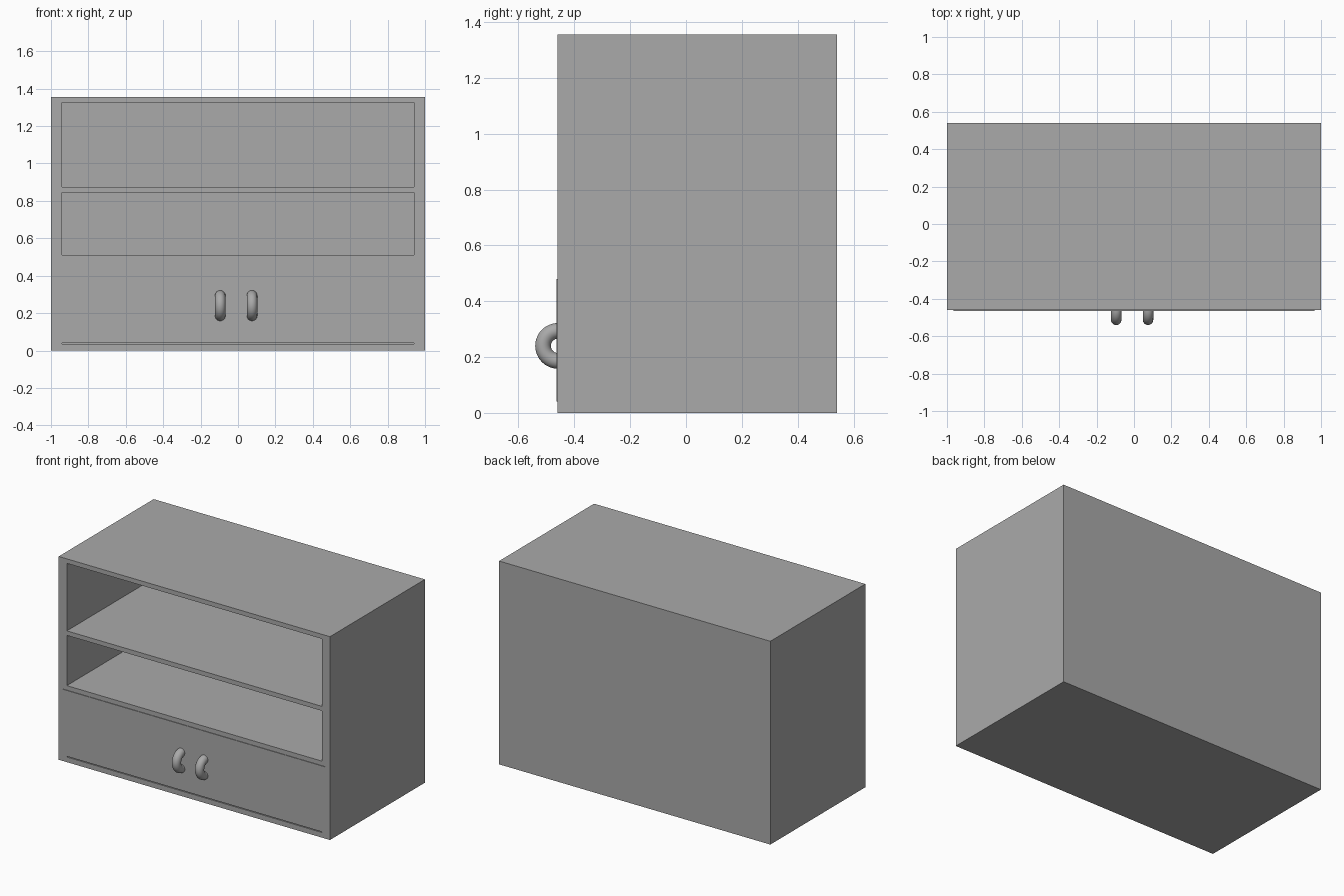
import bpy, bmesh, math
from mathutils import Vector, Matrix

old = bpy.data.objects.get("Cube")
if old:
    bpy.data.objects.remove(old, do_unlink=True)

# One grey for everything
grey = bpy.data.materials.new("grey")
COLOR = (0.4, 0.4, 0.4, 1)
grey.use_nodes = True
grey.diffuse_color = COLOR
grey.node_tree.nodes["Principled BSDF"].inputs["Base Color"].default_value = COLOR


def add_object(name, bm):
    bmesh.ops.recalc_face_normals(bm, faces=bm.faces)
    mesh = bpy.data.meshes.new(name)
    bm.to_mesh(mesh)
    bm.free()
    mesh.materials.append(grey)
    obj = bpy.data.objects.new(name, mesh)
    bpy.context.collection.objects.link(obj)
    return obj


def box(name, x, y, z):
    """Box from (min, max) ranges on each axis."""
    bm = bmesh.new()
    size = [b - a for a, b in (x, y, z)]
    mid = [(a + b) / 2 for a, b in (x, y, z)]
    bmesh.ops.create_cube(bm, size=1, matrix=Matrix.Translation(mid) @ Matrix.Diagonal((*size, 1)))
    return add_object(name, bm)


FRONT, BACK, HEIGHT = -0.46, 0.54, 1.355

# Cabinet body with two open compartments and a drawer bay
body = box("cabinet_body", (-1, 1), (FRONT, BACK), (0, HEIGHT))
for low, high in ((0.875, 1.325), (0.51, 0.845), (0.034, 0.478)):
    cutter = box("compartment_cutter", (-0.94, 0.94), (FRONT - 0.1, BACK - 0.03), (low, high))
    cutter.hide_render = True
    mod = body.modifiers.new("compartment", 'BOOLEAN')
    mod.object = cutter
    mod.solver = 'EXACT'
    bpy.context.view_layer.objects.active = body
    bpy.ops.object.modifier_apply(modifier=mod.name)
    bpy.data.objects.remove(cutter, do_unlink=True)

# Drawer front closing the lower bay
box("drawer_front", (-0.965, 0.965), (FRONT - 0.004, FRONT + 0.004), (0.041, 0.48))


# Half-ring handles
def handle(name, x):
    center = Vector((x, FRONT + 0.002, 0.24))
    ring, tube = 0.054, 0.028
    bm = bmesh.new()
    circle = bmesh.ops.create_circle(bm, segments=24, radius=tube,
                                     matrix=Matrix.Translation(center + Vector((0, 0, ring))))
    # Stand the circle in the xz plane, then sweep it forward and down
    bmesh.ops.rotate(bm, verts=circle["verts"], cent=center + Vector((0, 0, ring)),
                     matrix=Matrix.Rotation(math.pi / 2, 3, 'X'))
    bmesh.ops.spin(bm, geom=bm.verts[:] + bm.edges[:], cent=center, axis=(1, 0, 0),
                   angle=math.pi, steps=24, use_duplicate=False)
    bmesh.ops.holes_fill(bm, edges=[e for e in bm.edges if e.is_boundary], sides=0)
    obj = add_object(name, bm)
    bpy.ops.object.select_all(action='DESELECT')
    obj.select_set(True)
    bpy.context.view_layer.objects.active = obj
    bpy.ops.object.shade_smooth_by_angle(angle=math.radians(40))


handle("right_handle", -0.095)
handle("left_handle", 0.075)
